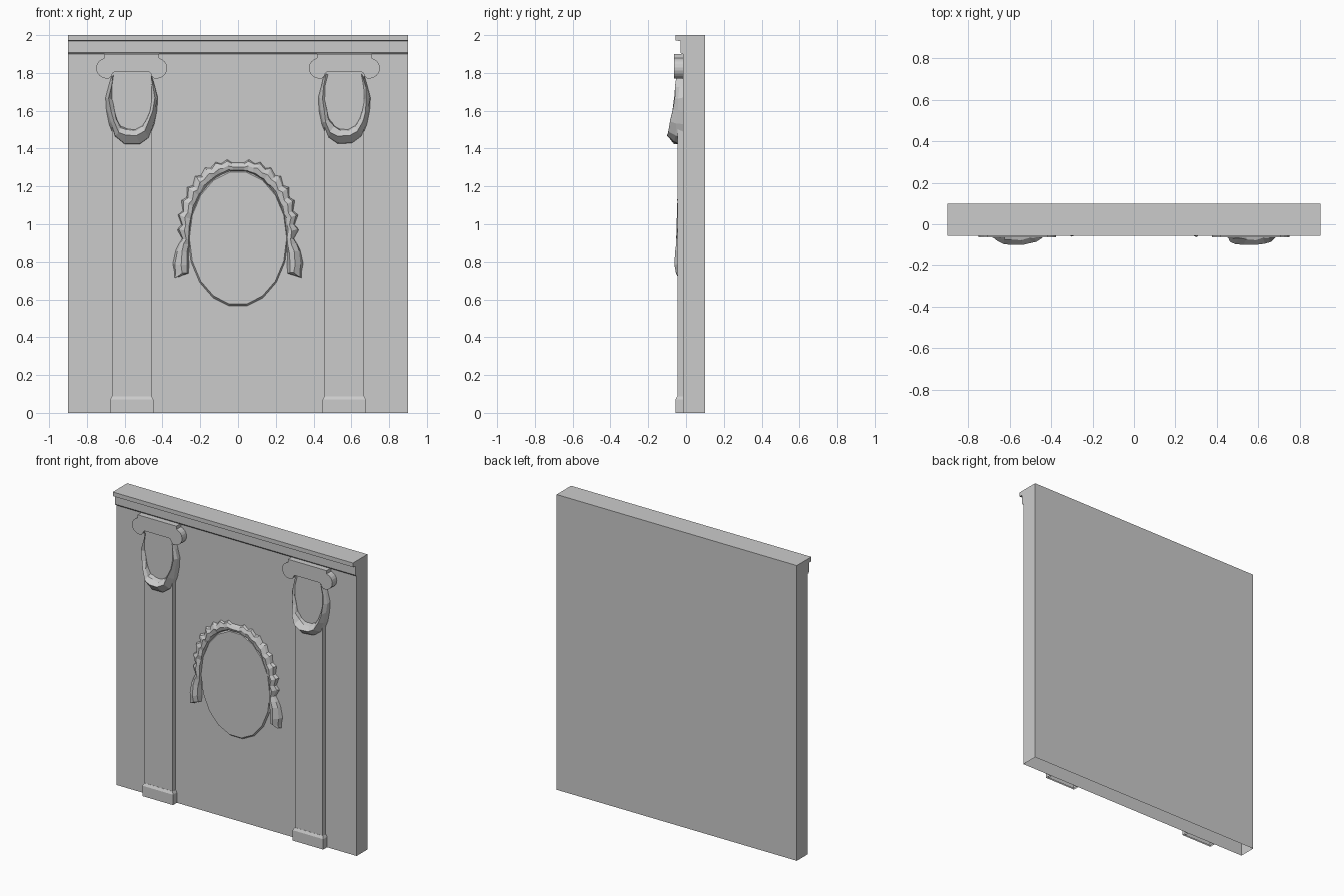
import bpy, bmesh, math, random
from mathutils import Vector

random.seed(4)
cube = bpy.data.objects.get("Cube")
if cube:
    bpy.data.objects.remove(cube)

stone = bpy.data.materials.new("grey stone")
stone.use_nodes = True
COLOR = (0.6, 0.6, 0.6, 1)
stone.diffuse_color = COLOR
stone.node_tree.nodes["Principled BSDF"].inputs["Base Color"].default_value = COLOR

WALL = -0.015  # front plane of the wall


def finish(name, bm):
    bmesh.ops.recalc_face_normals(bm, faces=bm.faces)
    mesh = bpy.data.meshes.new(name)
    bm.to_mesh(mesh)
    bm.free()
    mesh.materials.append(stone)
    obj = bpy.data.objects.new(name, mesh)
    bpy.context.collection.objects.link(obj)
    return obj


def loft(name, rings, closed=True, caps=(True, True)):
    """Skin a list of equal-length point rings."""
    bm = bmesh.new()
    rows = [[bm.verts.new(p) for p in ring] for ring in rings]
    n = len(rows[0])
    for a, b in zip(rows, rows[1:]):
        for i in range(n if closed else n - 1):
            j = (i + 1) % n
            bm.faces.new((a[i], a[j], b[j], b[i]))
    for row, cap in zip((rows[0], rows[-1]), caps):
        if cap:
            bm.faces.new(row)
    return finish(name, bm)


def box_ring(cx, half, front, back, z):
    return [(cx - half, front, z), (cx + half, front, z),
            (cx + half, back, z), (cx - half, back, z)]


def plate(name, outline, front, back, inset=1.0, centre=(0, 0)):
    """Extrude an x-z outline forward, optionally tapering its face."""
    cx, cz = centre
    face = [(cx + (x - cx) * inset, front, cz + (z - cz) * inset) for x, z in outline]
    return loft(name, [[(x, back, z) for x, z in outline], face], caps=(False, True))


def foliage(name, stations, jitter):
    """Faceted leafy strip; each station is outer x,z, inner x,z and front depth."""
    rings = []
    for ox, oz, ix, iz, depth in stations:
        ring = []
        for f, d in ((0, 0), (0.12, 0.55), (0.5, 1), (0.85, 0.7), (1, 0)):
            wob = [random.uniform(-jitter, jitter) * (d > 0) for _ in range(3)]
            ring.append((ox + (ix - ox) * f + wob[0],
                         max(depth, WALL + (depth - WALL) * d + wob[1]),
                         oz + (iz - oz) * f + wob[2]))
        rings.append(ring)
    return loft(name, rings)


def mirrored(half):
    return half + [(-a, b, -c, d, e) for a, b, c, d, e in reversed(half)]


# Wall slab, open underneath
loft("wall", [box_ring(0, 0.9, WALL, 0.1, z) for z in (0, 2)], caps=(False, True))

# Cornice profile swept across the width
profile = [(WALL, 1.9), (-0.024, 1.9), (-0.03, 1.908), (-0.03, 1.968),
           (-0.055, 1.972), (-0.055, 2), (WALL, 2)]
loft("cornice", [[(x, y, z) for y, z in profile] for x in (-0.9, 0.9)])

# Scrolled capital outline: right half, then mirrored
half = [(0.145, 1.9), (0.145, 1.885)]
for k in range(11):
    a = math.radians(75 - k * 17.5)
    half.append((0.13 + 0.058 * math.cos(a), 1.825 + 0.055 * math.sin(a)))
half += [(0.105, 1.785), (0.102, 1.797), (0.093, 1.804)]
capital = half + [(-x, z) for x, z in reversed(half)]

# Hanging swag, from the capital to the lowest point
swag = [(0.105, 1.79, 0.085, 1.79, -0.052), (0.122, 1.73, 0.098, 1.73, -0.058),
        (0.138, 1.67, 0.098, 1.66, -0.064), (0.134, 1.60, 0.088, 1.60, -0.072),
        (0.120, 1.53, 0.074, 1.56, -0.085), (0.090, 1.455, 0.054, 1.525, -0.095),
        (0.040, 1.42, 0.020, 1.51, -0.1)]

for side, cx in (("right", -0.563), ("left", 0.563)):
    loft(side + "_pilaster", [box_ring(cx, 0.104, -0.046, WALL, z) for z in (0, 1.82)],
         caps=(False, True))
    loft(side + "_pilaster_base",
         [box_ring(cx, 0.115, -0.056, WALL, 0), box_ring(cx, 0.115, -0.056, WALL, 0.07),
          box_ring(cx, 0.105, -0.047, WALL, 0.087)], caps=(False, True))
    plate(side + "_capital", [(cx + x, z) for x, z in capital], -0.063, WALL)
    obj = foliage(side + "_swag", mirrored(swag), 0.006)
    obj.location.x = cx

# Oval medallion with a narrow sloped rim
CZ, RX, RZ = 0.925, 0.265, 0.365
oval = [(RX * math.sin(a), CZ - RZ * math.cos(a))
        for a in (math.radians(10 + 20 * k) for k in range(18))]
plate("oval_medallion", oval, -0.028, WALL, 0.972, (0, CZ))

# Leafy garland over the oval: overlapping leaves, then drooping ends
garland = [(0.335, 0.715, 0.305, 0.725, -0.045), (0.335, 0.74, 0.262, 0.738, -0.056),
           (0.345, 0.79, 0.260, 0.78, -0.062), (0.330, 0.86, 0.262, 0.85, -0.06)]
for k in range(9):
    a = math.radians(92 - 10.5 * k)
    swell = 0.038 + 0.024 * math.sin(2 * a)
    for tip, shift in ((0.014, 0.04), (-0.006, -0.03)):
        s, c = math.sin(a + shift), math.cos(a + shift)
        t = swell + tip
        garland.append(((RX + t) * s, CZ + (RZ + t) * c,
                        (RX - 0.01) * s, CZ + (RZ - 0.008) * c, -0.052 + 0.01 * c))
foliage("garland", mirrored(garland), 0.004)
